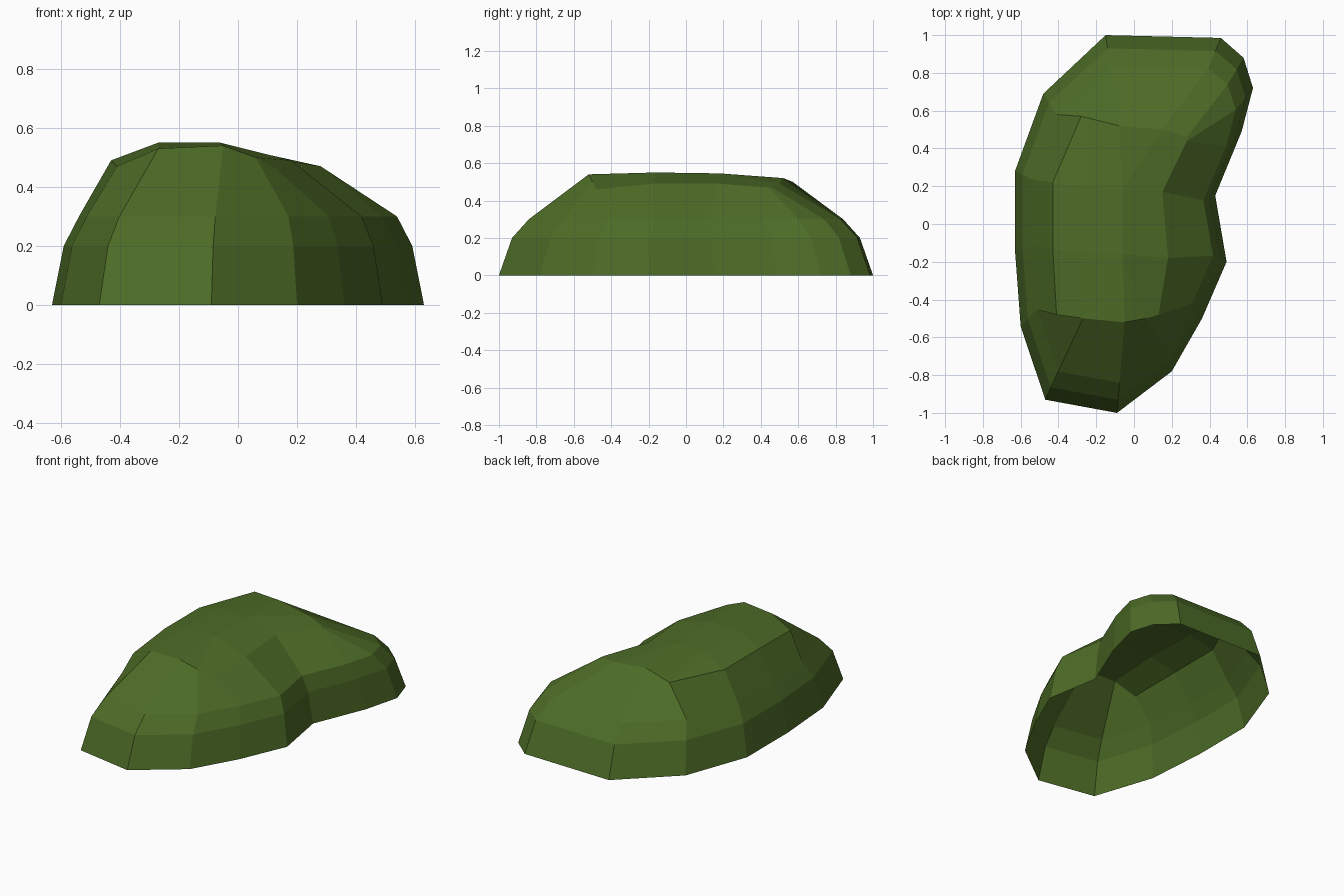
import bpy
import bmesh

default_cube = bpy.data.objects.get("Cube")
if default_cube:
    bpy.data.objects.remove(default_cube, do_unlink=True)

# Kidney-shaped footprint, counter-clockwise from the front tip
FOOTPRINT = [
    (-.09, -1), (.2, -.78), (.36, -.5), (.49, -.2), (.43, .15),
    (.57, .49), (.63, .72), (.58, .88), (.46, .985), (-.15, 1),
    (-.48, .69), (-.63, .28), (-.63, -.14), (-.6, -.54), (-.47, -.93),
]

# Upper rim, one point above each footprint point (repeats are merged)
RIM = [
    (-.05, -.52, .54), (.06, -.5, .5), (.13, -.48, .46), (.18, -.18, .49),
    (.15, .17, .49), (.28, .44, .47), (.28, .44, .47), (.28, .46, .47),
    (.15, .5, .49), (-.08, .52, .52), (-.28, .57, .5), (-.43, .22, .49),
    (-.43, -.13, .49), (-.41, -.48, .47), (-.27, -.5, .53),
]

# Flat crown in the middle of the top
CROWN = [(-.27, -.16, .55), (-.06, -.16, .55), (-.06, .18, .545), (-.27, .2, .54)]


def make_material(name, colour):
    material = bpy.data.materials.new(name)
    material.use_nodes = True
    material.diffuse_color = colour
    shader = material.node_tree.nodes["Principled BSDF"]
    shader.inputs["Base Color"].default_value = colour
    shader.inputs["Roughness"].default_value = 0.9
    return material


def footprint_ring(bm, scale_x, scale_y, height):
    return [bm.verts.new((x * scale_x, y * scale_y, height)) for x, y in FOOTPRINT]


def bridge(bm, lower, upper):
    count = len(lower)
    for i in range(count):
        j = (i + 1) % count
        bm.faces.new((lower[i], lower[j], upper[j], upper[i]))


bm = bmesh.new()

# Side walls: two tapering bands, then the slope up to the rim
rim = [bm.verts.new(point) for point in RIM]
rings = [
    footprint_ring(bm, 1, 1, 0),
    footprint_ring(bm, .937, .93, .2),
    footprint_ring(bm, .855, .84, .3),
    rim,
]
for lower, upper in zip(rings, rings[1:]):
    bridge(bm, lower, upper)

# Top: crown joined to the rim all round
front_right, front_left, back_left, back_right = [bm.verts.new(p) for p in CROWN]
bm.faces.new((front_right, front_left, back_left, back_right))
bm.faces.new((rim[13], rim[14], front_right, rim[12]))
bm.faces.new((rim[14], rim[0], front_left, front_right))
bm.faces.new((rim[0], rim[1], front_left))
bm.faces.new((rim[1], rim[2], rim[3], front_left))
bm.faces.new((rim[3], rim[4], back_left, front_left))
bm.faces.new((rim[4], rim[5], rim[6], rim[7], rim[8], back_left))
bm.faces.new((rim[8], rim[9], back_left))
bm.faces.new((rim[9], rim[10], back_right, back_left))
bm.faces.new((rim[10], rim[11], back_right))
bm.faces.new((rim[11], rim[12], front_right, back_right))

# Merge repeated rim points; the underside stays open
bmesh.ops.remove_doubles(bm, verts=bm.verts[:], dist=0.001)

mesh = bpy.data.meshes.new("mound_shell")
bm.to_mesh(mesh)
bm.free()
mesh.materials.append(make_material("moss green", (.075, .15, .02, 1)))
mound = bpy.data.objects.new("mound_shell", mesh)
bpy.context.collection.objects.link(mound)
